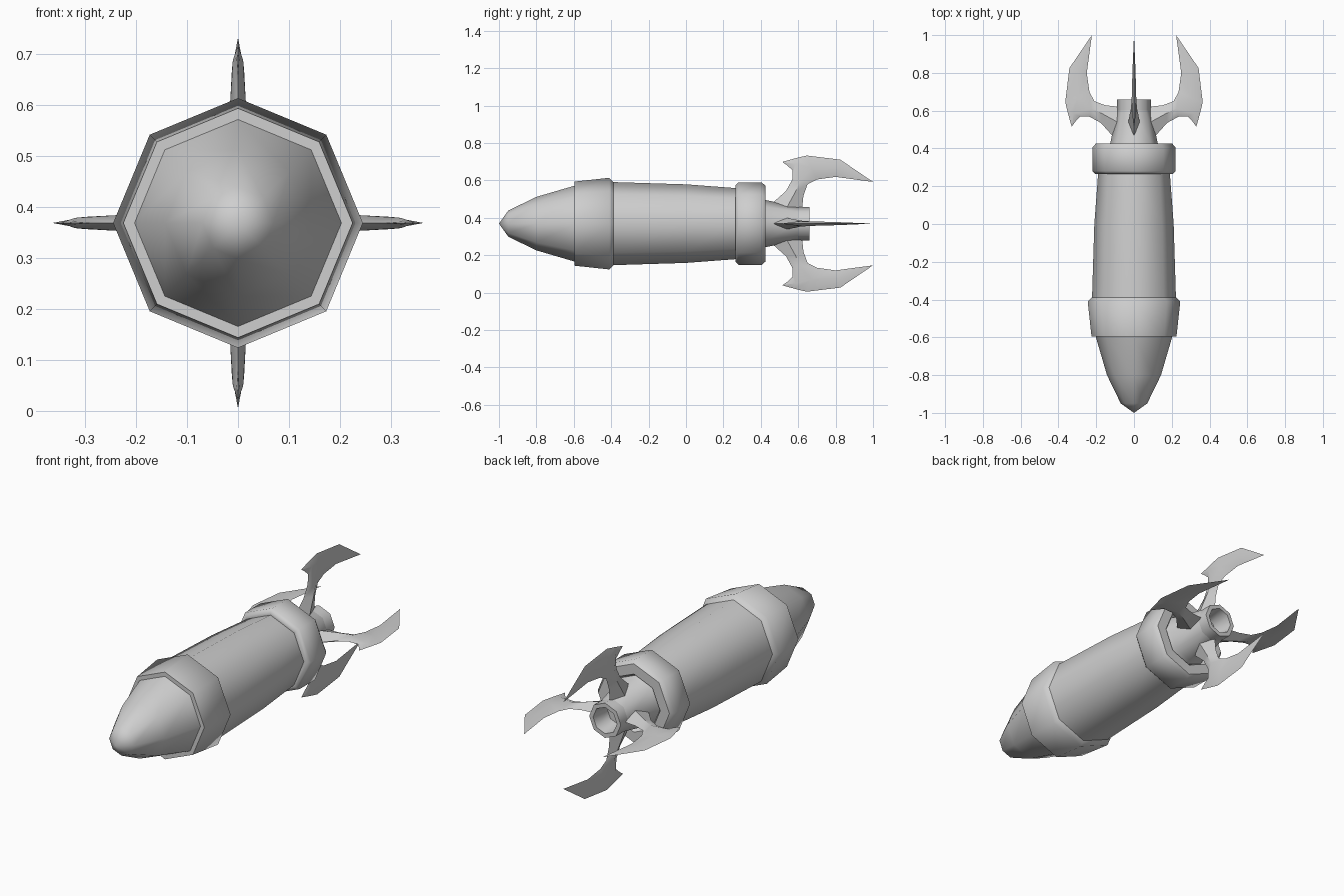
import bpy
import bmesh
from math import cos, sin, pi, radians

if "Cube" in bpy.data.objects:
    bpy.data.objects.remove(bpy.data.objects["Cube"], do_unlink=True)

AXIS_Z = 0.369
SIDES = 8

grey = bpy.data.materials.new("plain_grey")
grey.use_nodes = True
colour = (0.62, 0.62, 0.62, 1)
grey.diffuse_color = colour
grey.node_tree.nodes["Principled BSDF"].inputs["Base Color"].default_value = colour


def finish(name, bm, angle):
    """Turn a bmesh into a smooth shaded object with sharp creases."""
    mesh = bpy.data.meshes.new(name)
    bm.to_mesh(mesh)
    bm.free()
    mesh.materials.append(grey)
    obj = bpy.data.objects.new(name, mesh)
    bpy.context.collection.objects.link(obj)
    obj.location.z = AXIS_Z
    bpy.ops.object.select_all(action="DESELECT")
    obj.select_set(True)
    bpy.context.view_layer.objects.active = obj
    bpy.ops.object.shade_smooth_by_angle(angle=radians(angle))
    return obj


def lathe(name, profile):
    """Octagonal turning around the long axis from (y, radius) points."""
    bm = bmesh.new()
    rings = []
    for y, r in profile:
        angles = [2 * pi * i / SIDES for i in range(SIDES)]
        rings.append([bm.verts.new((r * cos(a), y, r * sin(a))) for a in angles])
    for a, b in zip(rings, rings[1:]):
        for i in range(SIDES):
            j = (i + 1) % SIDES
            bm.faces.new((a[i], b[i], b[j], a[j]))
    bmesh.ops.remove_doubles(bm, verts=bm.verts, dist=1e-4)
    return finish(name, bm, 50)


# Hull, nose to tail
lathe("nose", [(-1, 0), (-.95, .07), (-.8, .143), (-.595, .203)])
lathe("front_collar", [(-.595, .203), (-.595, .225), (-.41, .245), (-.388, .222)])
lathe("body", [(-.388, .222), (0, .21), (.265, .19)])
lathe("rear_collar", [(.265, .19), (.265, .205), (.28, .22), (.405, .22),
                      (.425, .203), (.425, .15), (.4, .135)])
lathe("engine_cone", [(.4, .135), (.43, .125), (.6, .09)])
lathe("nozzle", [(.6, .09), (.66, .09), (.66, .068), (.56, .055), (.56, 0)])

# Fin rows: edge (y, r), ridge (y, r, half thickness), other edge (y, r)
STRUT = [((.44, .09), (.53, .07, .032), (.62, .07)),
         ((.535, .175), (.585, .17, .022), (.628, .15)),
         ((.568, .235), (.61, .225, .016), (.65, .21))]
BLADE = [((.515, .33), (.528, .325, .003), (.54, .312)),
         ((.58, .348), (.585, .32, .01), (.57, .285)),
         ((.645, .364), (.67, .3, .012), (.70, .236)),
         ((.825, .342), (.815, .295, .008), (.80, .25)),
         ((1, .223), (1, .223, 0), (1, .223))]


def fin(name, turn):
    """Hooked blade on a strut, thickest along its ridge."""
    bm = bmesh.new()

    def place(p, side):
        y, r = p[:2]
        t = side * p[2] if len(p) > 2 else 0
        return bm.verts.new((r * cos(turn) - t * sin(turn), y,
                             r * sin(turn) + t * cos(turn)))

    for side in (-1, 1):
        strut, blade = [[[place(p, side) for p in row] for row in rows]
                        for rows in (STRUT, BLADE)]
        for rows in (strut, blade):
            for n, (a, b) in enumerate(zip(rows, rows[1:])):
                bm.faces.new((a[0], a[1], b[1], b[0]))
                if rows is strut or n != 1:
                    bm.faces.new((a[1], a[2], b[2], b[1]))
        # Join the strut to the blade
        top, fore, aft = strut[-1], blade[1], blade[2]
        bm.faces.new((top[0], top[1], fore[1], fore[2]))
        bm.faces.new((top[1], aft[1], fore[1]))
        bm.faces.new((top[1], top[2], aft[2], aft[1]))
        # Blunt forward end of the blade
        bm.faces.new(blade[0])
    bmesh.ops.remove_doubles(bm, verts=bm.verts, dist=1e-4)
    bmesh.ops.recalc_face_normals(bm, faces=bm.faces)
    return finish(name, bm, 40)


for k, place_name in enumerate(("left", "top", "right", "bottom")):
    fin(place_name + "_fin", k * pi / 2)
